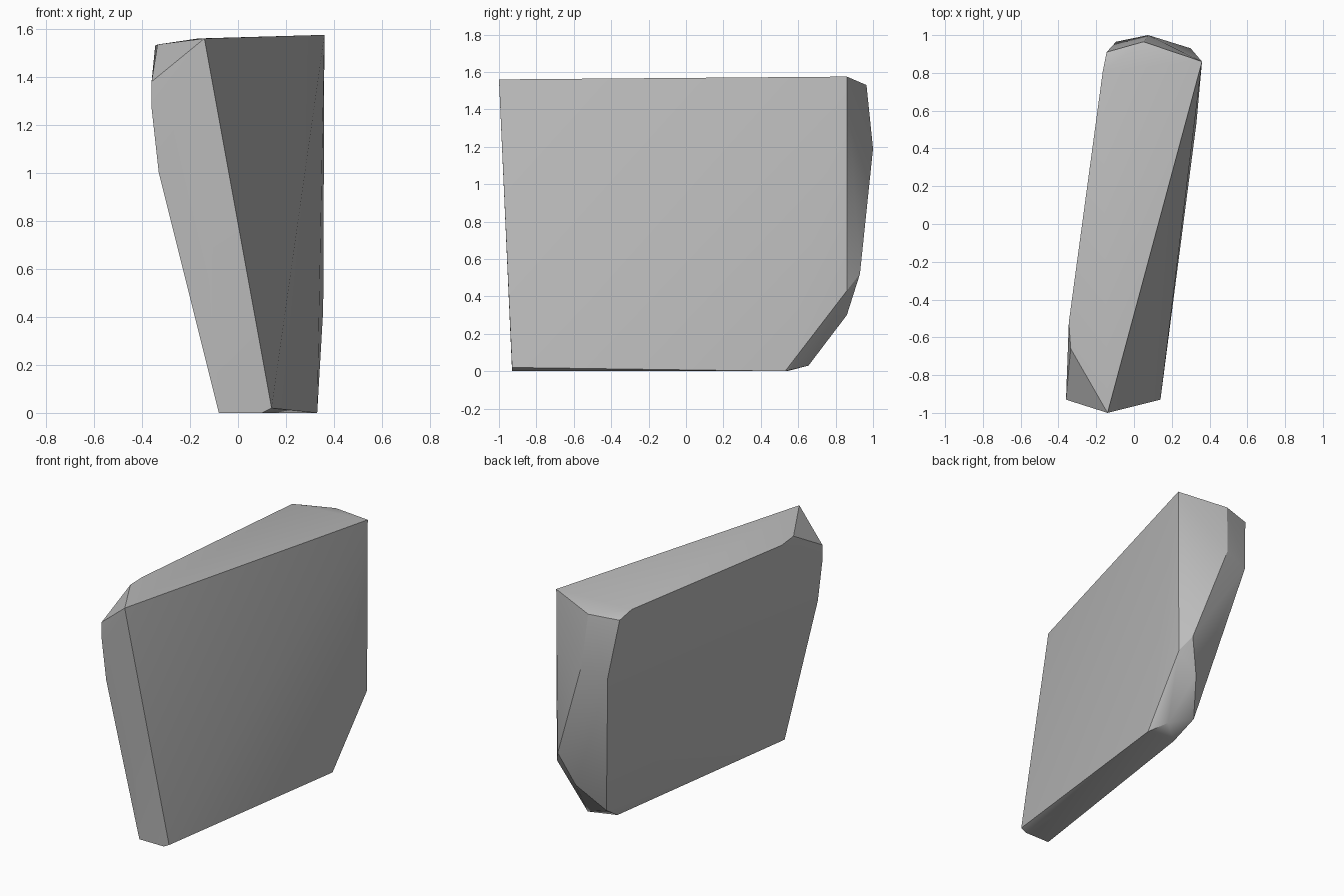
import bpy
import bmesh
import math

cube = bpy.data.objects.get("Cube")
if cube:
    bpy.data.objects.remove(cube, do_unlink=True)

# Corner points of the slab, grouped by the part of the stone they bound
front_edge = [(-.14, -1, 1.56), (.14, -.93, .02), (.10, -.93, 0), (-.08, -.93, 0),
              (-.11, -.93, .12), (-.33, -.925, 1), (-.36, -.93, 1.27), (-.36, -.93, 1.38)]
top_edge = [(-.335, -.66, 1.535), (-.345, -.52, 1.53), (-.165, .81, 1.56), (.36, .86, 1.575)]
back_edge = [(-.145, .91, 1.52), (.05, .965, 1.53), (-.095, .965, 1.14),
             (.075, 1, 1.19), (.30, .93, .52), (.355, .86, .43)]
bottom_corner = [(.215, .86, .30), (.10, .70, .10), (.27, .655, .03),
                 (.13, .54, 0), (.33, .53, 0)]

# Wrap the corners in a convex shell
bm = bmesh.new()
for point in front_edge + top_edge + back_edge + bottom_corner:
    bm.verts.new(point)
bmesh.ops.convex_hull(bm, input=bm.verts[:])
bmesh.ops.delete(bm, geom=[v for v in bm.verts if not v.link_faces], context='VERTS')
bmesh.ops.recalc_face_normals(bm, faces=bm.faces[:])
mesh = bpy.data.meshes.new("stone_slab")
bm.to_mesh(mesh)
bm.free()
slab = bpy.data.objects.new("stone_slab", mesh)
bpy.context.collection.objects.link(slab)

# Plain grey stone
grey = (.5, .5, .5, 1)
stone = bpy.data.materials.new("grey_stone")
stone.use_nodes = True
stone.diffuse_color = grey
stone.node_tree.nodes["Principled BSDF"].inputs["Base Color"].default_value = grey
mesh.materials.append(stone)

# Soft facets with crisp outer edges
bpy.ops.object.select_all(action='DESELECT')
slab.select_set(True)
bpy.context.view_layer.objects.active = slab
bpy.ops.object.shade_smooth_by_angle(angle=math.radians(30))
